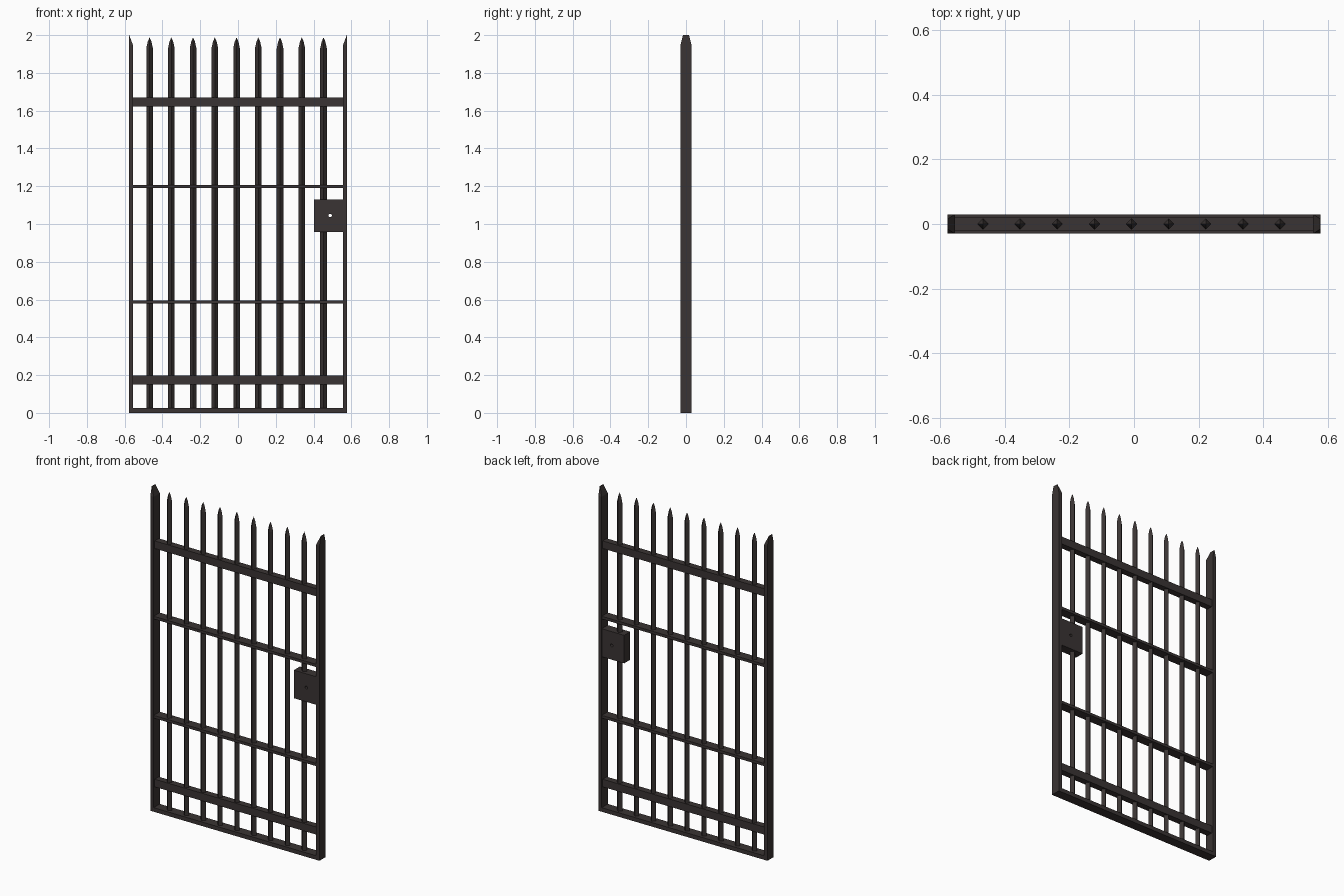
import bpy, bmesh, math
from mathutils import Matrix

if "Cube" in bpy.data.objects:
    bpy.data.objects.remove(bpy.data.objects["Cube"])

iron = bpy.data.materials.new("dark iron")
iron.diffuse_color = (0.042, 0.034, 0.033, 1)
iron.use_nodes = True
iron.node_tree.nodes["Principled BSDF"].inputs["Base Color"].default_value = iron.diffuse_color


def finish(name, bm):
    bmesh.ops.recalc_face_normals(bm, faces=bm.faces)
    me = bpy.data.meshes.new(name)
    bm.to_mesh(me)
    bm.free()
    me.materials.append(iron)
    ob = bpy.data.objects.new(name, me)
    bpy.context.collection.objects.link(ob)
    return ob


def box(name, x0, x1, y0, y1, z0, z1):
    bm = bmesh.new()
    m = Matrix.Translation(((x0 + x1) / 2, (y0 + y1) / 2, (z0 + z1) / 2))
    bmesh.ops.create_cube(bm, size=1, matrix=m @ Matrix.Diagonal((x1 - x0, y1 - y0, z1 - z0, 1)))
    return finish(name, bm)


# side stiles, tops bevelled up to a narrow ridge on the outer face
for side, s in (("left", -1), ("right", 1)):
    bm = bmesh.new()
    rings = []
    for z, xin, y in ((0, 0.555, 0.03), (1.945, 0.555, 0.03), (2.0, 0.576, 0.016)):
        rings.append([bm.verts.new((s * x, yy, z)) for x, yy in
                      ((xin, -y), (0.578, -y), (0.578, y), (xin, y))])
    for a, b in zip(rings, rings[1:]):
        for i in range(4):
            j = (i + 1) % 4
            bm.faces.new((a[i], a[j], b[j], b[i]))
    bm.faces.new(rings[0])
    bm.faces.new(rings[-1])
    finish(side + "_stile", bm)

# square bars set on the diagonal with pointed tips
for k in range(9):
    bm = bmesh.new()
    x = -0.468 + 0.1151 * k
    lo, mid, hi = [[bm.verts.new((x + r * math.cos(i * math.pi / 2), r * math.sin(i * math.pi / 2), z))
                    for i in range(4)] for z, r in ((0.01, 0.0175), (1.93, 0.0175), (1.965, 0.010))]
    tip = bm.verts.new((x, 0, 1.988))
    for i in range(4):
        j = (i + 1) % 4
        bm.faces.new((lo[i], lo[j], mid[j], mid[i]))
        bm.faces.new((mid[i], mid[j], hi[j], hi[i]))
        bm.faces.new((hi[i], hi[j], tip))
    bm.faces.new(lo)
    finish("bar_%d" % (k + 1), bm)

# rails: name, half depth, bottom, top
for name, d, z0, z1 in (("base_rail", 0.03, 0, 0.025), ("lower_rail", 0.02, 0.15, 0.197),
                        ("lower_cross_rail", 0.029, 0.578, 0.595),
                        ("upper_cross_rail", 0.029, 1.19, 1.207),
                        ("top_rail", 0.02, 1.622, 1.669)):
    box(name, -0.565, 0.565, -d, d, z0, z1)

# lock box with a keyhole right through it
bm = bmesh.new()
cx, cz, r, n = 0.488, 1.045, 0.009, 16
x0, x1, z0, z1 = 0.402, 0.558, 0.957, 1.13
loops = []
for y in (-0.029, 0.029):
    outer, inner = [], []
    for i in range(n):
        a = 2 * math.pi * (i + 0.5) / n
        c, s = math.cos(a), math.sin(a)
        q = max(abs(c), abs(s))
        # rim points of the hole, and matching points snapped on the square outline
        u, v = c / q, s / q
        if i % 4 == 1:
            u, v = math.copysign(1, u), math.copysign(1, v)
        outer.append(bm.verts.new(((x0 + x1) / 2 + u * (x1 - x0) / 2, y, (z0 + z1) / 2 + v * (z1 - z0) / 2)))
        inner.append(bm.verts.new((cx + r * c, y, cz + r * s)))
    loops.append((outer, inner))
(fo, fi), (bo, bi) = loops
for i in range(n):
    j = (i + 1) % n
    bm.faces.new((fo[i], fo[j], fi[j], fi[i]))
    bm.faces.new((bo[i], bo[j], bi[j], bi[i]))
    bm.faces.new((fo[i], fo[j], bo[j], bo[i]))
    bm.faces.new((fi[i], fi[j], bi[j], bi[i]))
finish("lock_box", bm)
